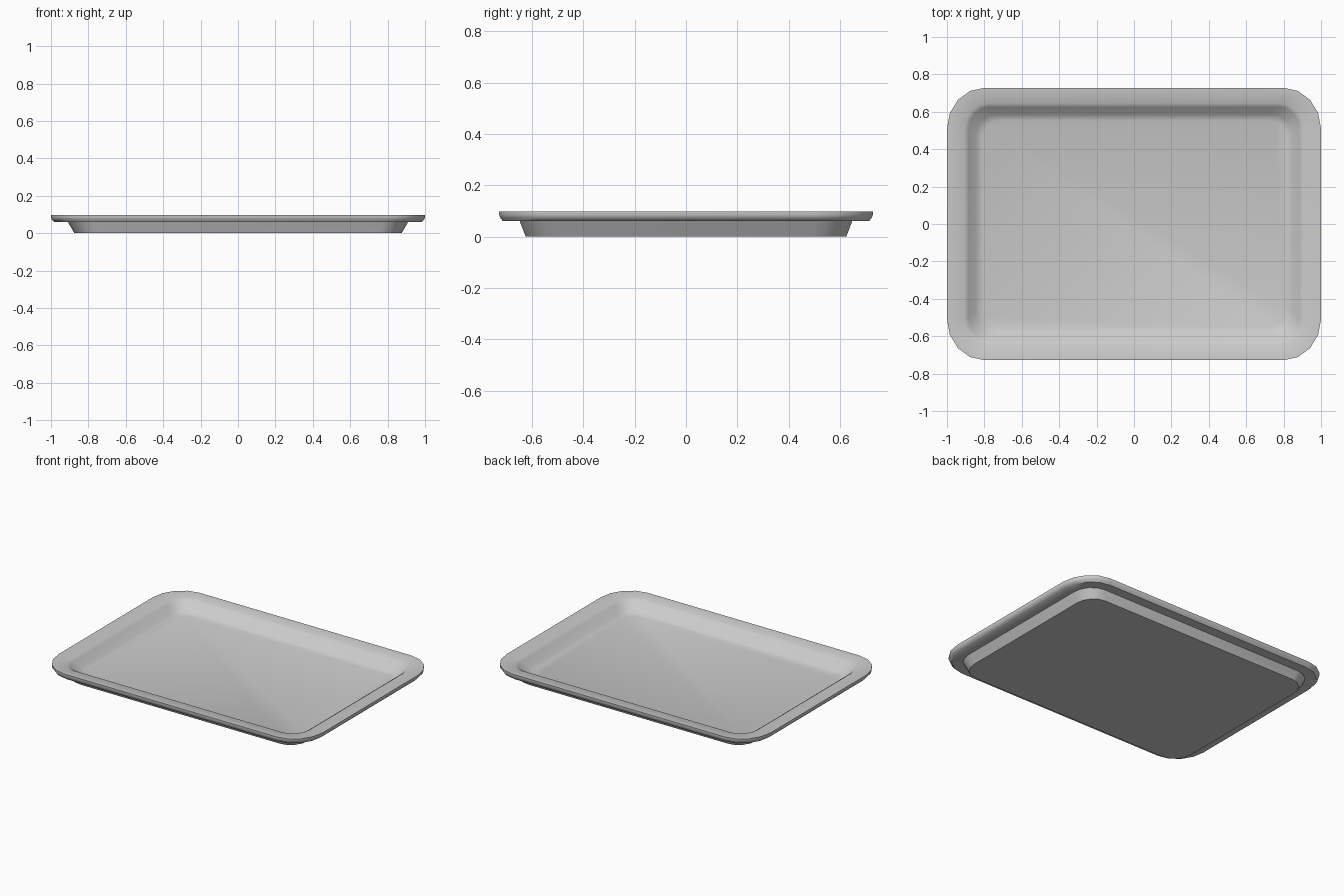
import bpy, bmesh, math

if "Cube" in bpy.data.objects:
    bpy.data.objects.remove(bpy.data.objects["Cube"])

SEG = 4  # segments per rounded corner

# Rings from underside, round the rim, down to the inner floor:
# half width, half depth, corner radius x, corner radius y, height
RINGS = [
    (0.875, 0.625, 0.12, 0.13, 0.00),    # base
    (0.91, 0.648, 0.13, 0.14, 0.06),     # top of outer wall
    (0.982, 0.714, 0.19, 0.21, 0.06),    # rim underside
    (0.996, 0.724, 0.20, 0.22, 0.074),   # rolled outer edge
    (1.00, 0.728, 0.20, 0.22, 0.084),
    (1.00, 0.728, 0.20, 0.22, 0.098),    # rim top
    (0.905, 0.645, 0.12, 0.13, 0.094),   # inner lip
    (0.885, 0.625, 0.11, 0.12, 0.081),   # inner wall
    (0.845, 0.585, 0.10, 0.11, 0.032),
    (0.81, 0.555, 0.09, 0.10, 0.02),     # floor
]


def rounded_ring(bm, hx, hy, rx, ry, z):
    verts = []
    for q, (sx, sy) in enumerate([(1, 1), (-1, 1), (-1, -1), (1, -1)]):
        for i in range(SEG + 1):
            a = math.pi / 2 * (q + i / SEG)
            verts.append(bm.verts.new((sx * (hx - rx) + rx * math.cos(a),
                                       sy * (hy - ry) + ry * math.sin(a), z)))
    return verts


# Tray: loft the rings and cap the base and floor
bm = bmesh.new()
rings = [rounded_ring(bm, *r) for r in RINGS]
for lo, hi in zip(rings, rings[1:]):
    n = len(lo)
    for i in range(n):
        j = (i + 1) % n
        bm.faces.new((lo[i], lo[j], hi[j], hi[i]))
bm.faces.new(rings[0][::-1])
bm.faces.new(rings[-1])
bmesh.ops.recalc_face_normals(bm, faces=bm.faces)
mesh = bpy.data.meshes.new("tray")
bm.to_mesh(mesh)
bm.free()
tray = bpy.data.objects.new("tray", mesh)
bpy.context.collection.objects.link(tray)

# Smooth walls with crisp rim edges
bpy.context.view_layer.objects.active = tray
tray.select_set(True)
bpy.ops.object.shade_smooth_by_angle(angle=math.radians(46))
